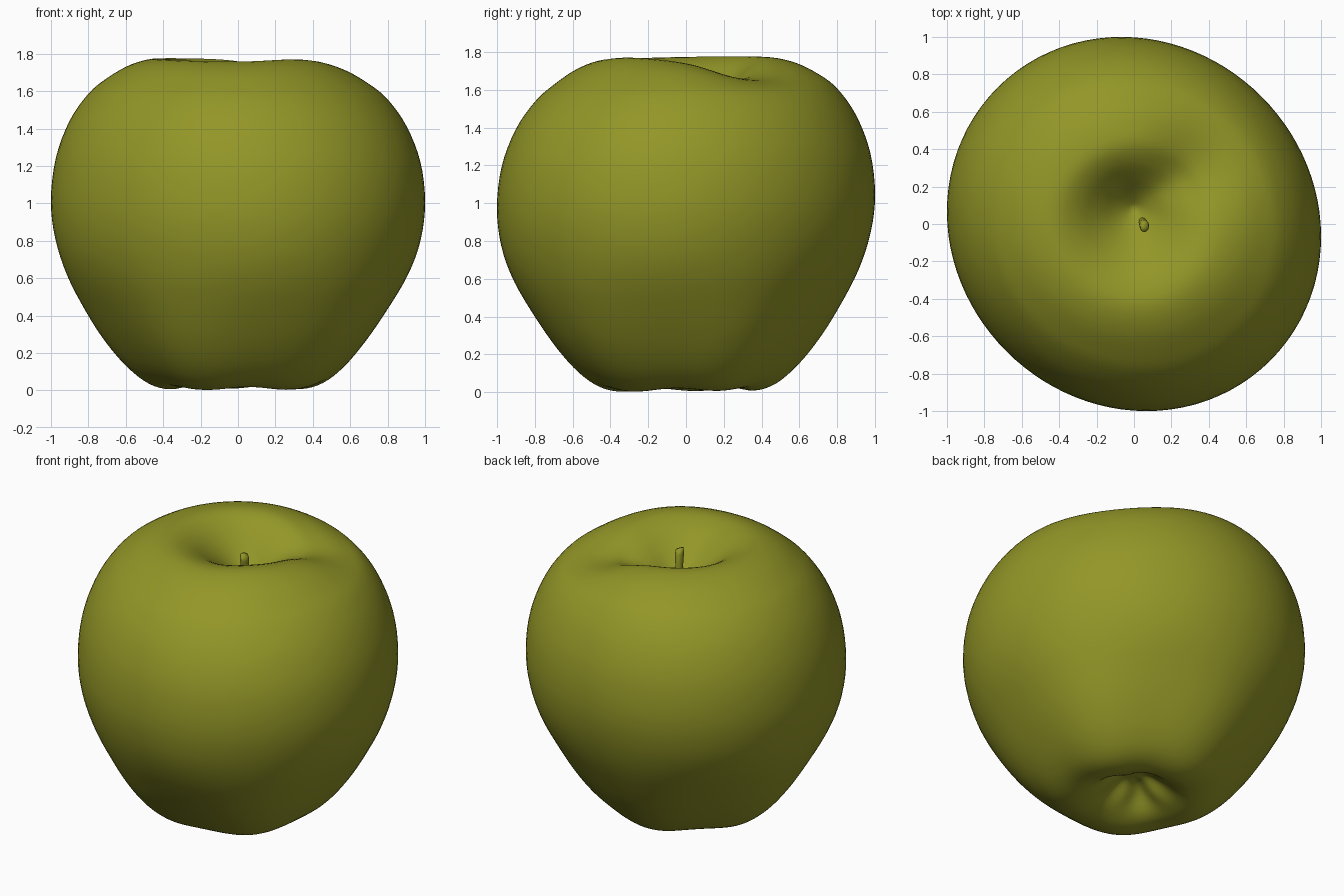
import bpy, bmesh, math
from mathutils import Vector
from math import sin, cos, pi, exp

if "Cube" in bpy.data.objects:
    bpy.data.objects.remove(bpy.data.objects["Cube"])

green = bpy.data.materials.new("apple green")
green.diffuse_color = (0.29, 0.305, 0.02, 1)
green.use_nodes = True
green.node_tree.nodes["Principled BSDF"].inputs["Base Color"].default_value = green.diffuse_color

# profile from the blossom end, around the side, into the stem hollow (r, z)
PROFILE = [(0, .17), (.08, .165), (.16, .11), (.26, .035), (.36, .006), (.47, .035), (.585, .125),
           (.7, .26), (.805, .42), (.91, .615), (.975, .81), (.998, 1.01), (.973, 1.23),
           (.9, 1.425), (.8, 1.57), (.7, 1.655), (.57, 1.73), (.43, 1.762), (.31, 1.725),
           (.2, 1.645), (.1, 1.555), (.03, 1.5), (0, 1.49)]
SEG, SUB = 96, 4


def smooth(a, b, x):
    t = max(0, min(1, (x - a) / (b - a)))
    return t * t * (3 - 2 * t)


def lobe(a, centre, width):
    d = (a - centre + pi) % (2 * pi) - pi
    return exp(-(d / width) ** 2)


def spline(pts, sub):
    p = [Vector(q) for q in pts]
    p = [2 * p[0] - p[1]] + p + [2 * p[-1] - p[-2]]
    out = []
    for i in range(1, len(p) - 2):
        a, b, c, d = p[i - 1:i + 3]
        for k in range(sub):
            t = k / sub
            out.append(.5 * (2 * b + (c - a) * t + (2 * a - 5 * b + 4 * c - d) * t * t
                             + (3 * b - a - 3 * c + d) * t ** 3))
    return out + [p[-2]]


def place(r, z, a):
    top = smooth(1.0, 1.5, z)
    rim = smooth(.05, .4, r)
    # slightly squashed outline, five soft lobes toward the base
    k = 1 - .034 * sin(2 * a) * smooth(.3, .9, r)
    low = 1 - smooth(.1, .8, z)
    five = cos(5 * (a - 5.5))
    k += low * smooth(.2, .45, r) * (.03 * five - .012)
    x, y = r * k * cos(a), r * k * sin(a)
    # lean of the shoulders, and the low spot in the rim
    dz = .036 * sin(a) * smooth(.25, .85, r) - .012 * cos(a) * top * rim
    inner = top * rim * (1 - smooth(.45, .9, r))
    dz += inner * (.022 * lobe(a, 5.5, .6) - .1 * lobe(a, .75, .55))
    # hollow sits a little behind the middle
    if z > 1.3:
        y += .08 * (1 - smooth(0, .5, r))
    # folds in the blossom end and a gently lobed base
    if z < .4:
        dz += (.015 * cos(5 * a) + .012 * cos(3 * a + 1)) * exp(-((r - .16) / .07) ** 2)
        dz += .008 * (1 - five) * exp(-((r - .38) / .14) ** 2)
    return Vector((x, y, z + dz))


def skin(name, rings, ends):
    bm = bmesh.new()
    vs = [[bm.verts.new(p) for p in ring] for ring in rings]
    n = len(vs[0])
    for lo, hi in zip(vs, vs[1:]):
        for j in range(n):
            bm.faces.new((lo[j], lo[(j + 1) % n], hi[(j + 1) % n], hi[j]))
    for ring, pole in zip((vs[0], vs[-1]), ends):
        c = bm.verts.new(pole)
        for j in range(n):
            bm.faces.new((ring[j], ring[(j + 1) % n], c))
    bmesh.ops.recalc_face_normals(bm, faces=bm.faces)
    me = bpy.data.meshes.new(name)
    bm.to_mesh(me)
    bm.free()
    me.materials.append(green)
    for f in me.polygons:
        f.use_smooth = True
    ob = bpy.data.objects.new(name, me)
    bpy.context.collection.objects.link(ob)
    return ob


# fruit body
curve = spline(PROFILE, SUB)
rings = [[place(q.x, q.y, 2 * pi * j / SEG) for j in range(SEG)] for q in curve[1:-1]]
skin("apple_body", rings, (place(0, .17, 0), place(0, 1.49, 0)))

# short, nearly upright stem (x, y, z, radius)
stem = [(.04, .02, 1.44, .022), (.045, .01, 1.52, .02), (.05, 0, 1.6, .023),
        (.055, -.01, 1.66, .026), (.057, -.015, 1.69, .022)]
rings = [[Vector((x + r * cos(2 * pi * j / 12), y + 1.25 * r * sin(2 * pi * j / 12),
                  z - .3 * r * cos(2 * pi * j / 12))) for j in range(12)]
         for x, y, z, r in stem]
skin("stem", rings, ((.04, .02, 1.43), (.057, -.015, 1.695)))
